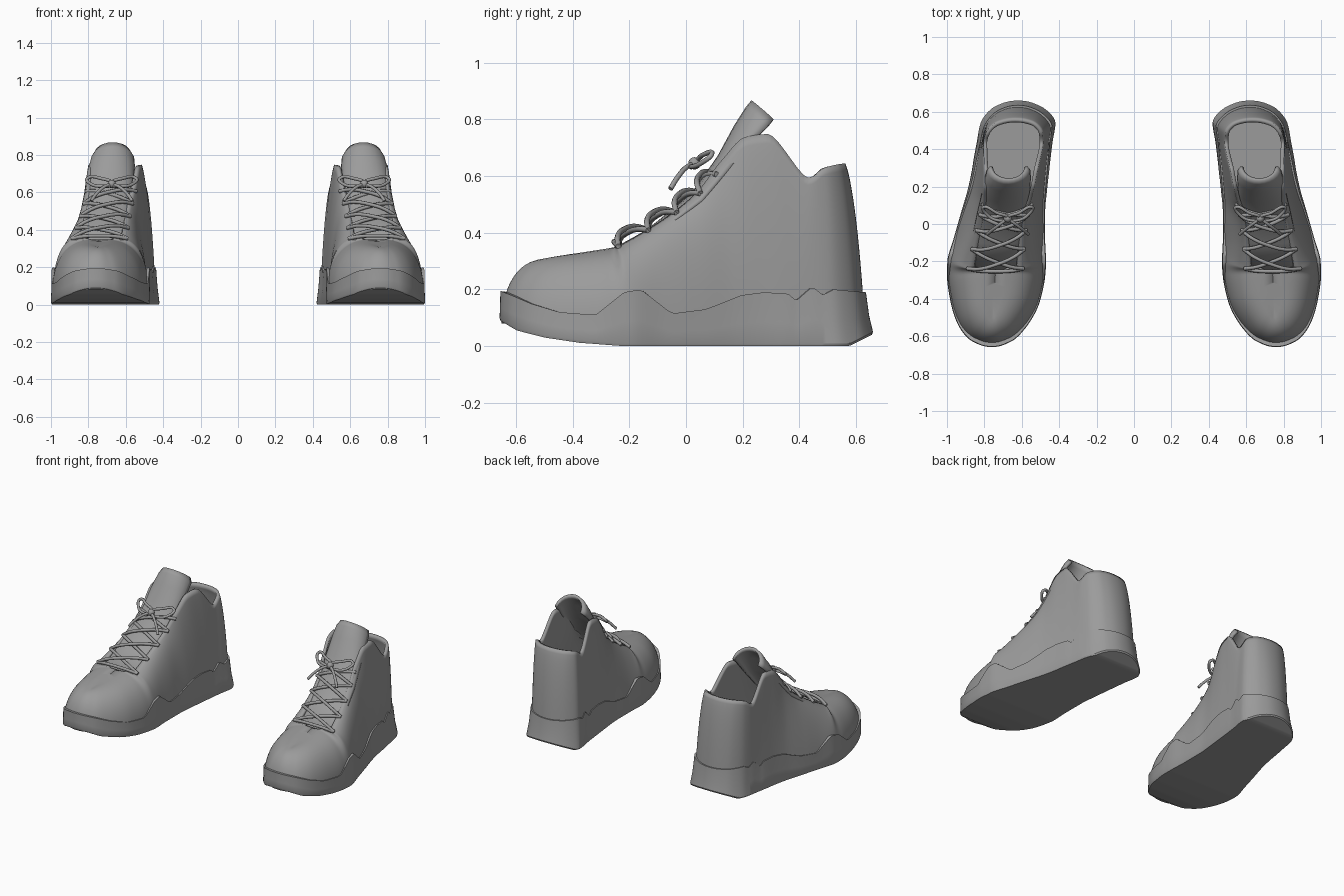
import bpy, bmesh, math
from mathutils import Vector

if "Cube" in bpy.data.objects:
    bpy.data.objects.remove(bpy.data.objects["Cube"])

grey = bpy.data.materials.new("plain_grey")
grey.use_nodes = True
grey.diffuse_color = (0.33, 0.33, 0.33, 1)
grey.node_tree.nodes["Principled BSDF"].inputs["Base Color"].default_value = (0.33, 0.33, 0.33, 1)

# Stations from toe to heel:
# base y, base inner x, base outer x, rim y, rim z, rim inner x, rim outer x, roundness
STATIONS = [
    (-.658, .76, .76, -.46, .31, .75, .75, 1),
    (-.63, .66, .86, -.42, .317, .75, .75, 1),
    (-.55, .575, .935, -.38, .325, .75, .75, 1),
    (-.42, .505, .98, -.33, .335, .745, .745, 1),
    (-.28, .475, 1, -.258, .348, .74, .74, 1),
    (-.2, .47, .998, -.25, .35, .63, .86, .9),
    (-.08, .475, .965, -.1, .435, .61, .835, .7),
    (.06, .475, .925, .03, .535, .585, .81, .55),
    (.18, .465, .89, .125, .655, .55, .8, .4),
    (.27, .455, .87, .21, .738, .53, .8, .35),
    (.36, .445, .855, .29, .748, .515, .8, .35),
    (.44, .435, .84, .43, .595, .485, .805, .3),
    (.54, .42, .82, .49, .63, .49, .79, .4),
    (.63, .5, .74, .545, .643, .54, .73, .4),
    (.66, .62, .62, .562, .645, .635, .635, .4),
]
# Zigzag upper edge of the sole, and its underside, as (y, z)
SOLE_EDGE = [(-.66, .195), (-.62, .18), (-.55, .15), (-.45, .12), (-.32, .11), (-.22, .19),
             (-.16, .2), (-.05, .115), (.07, .13), (.2, .18), (.28, .19), (.37, .185),
             (.4, .16), (.46, .21), (.5, .18), (.54, .2), (.66, .19)]
UNDERSIDE = [(-.66, .09), (-.6, .055), (-.5, .03), (-.38, .012), (-.22, 0), (.58, 0), (.66, .04)]
STEPS = 7


def linear(points, y):
    """Piecewise linear height at y."""
    for (a, za), (b, zb) in zip(points, points[1:]):
        if y <= b:
            t = max(0, (y - a) / (b - a))
            return za + (zb - za) * t
    return points[-1][1]


def station(u):
    """Smooth interpolation of the stations without overshoot, square to the ends."""
    last = len(STATIONS) - 1
    i = min(int(u), last - 1)
    t = u - i
    result = []
    for index, col in enumerate(zip(*STATIONS)):
        def slope(k):
            if k in (0, last):
                j = min(k, last - 1)
                return 1.4 * (col[j + 1] - col[j]) if index in (1, 2, 5, 6) else 0
            a, b = col[k] - col[k - 1], col[k + 1] - col[k]
            return 2 * a * b / (a + b) if a * b > 0 else 0
        p, q = col[i], col[i + 1]
        h = t * t * (3 - 2 * t)
        result.append(p + (q - p) * h + slope(i) * t * (1 - t) ** 2 - slope(i + 1) * t * t * (1 - t))
    return result


def base(s, side, inset=0.0):
    """Point (x, y) of the footprint, pulled inwards."""
    mid = (s[1] + s[2]) / 2
    x = mid + (s[1 + side] - mid) * (1 - inset / .25)
    return x, s[0] * (1 - inset / .66)


def lean(y):
    """Inward lean of the sole wall, stronger at the heel."""
    return .003 + .022 * min(1, max(0, y / .6))


def finish(name, mesh, thickness=0.0, offset=-1.0, angle=40):
    """Add one object holding the part for both shoes."""
    mesh.materials.clear()
    mesh.materials.append(grey)
    mesh.shade_smooth()
    mesh.set_sharp_from_angle(angle=math.radians(angle))
    obj = bpy.data.objects.new(name, mesh)
    bpy.context.collection.objects.link(obj)
    if thickness:
        mod = obj.modifiers.new("thickness", 'SOLIDIFY')
        mod.thickness = thickness
        mod.offset = offset
    mirror = obj.modifiers.new("other_shoe", 'MIRROR')
    mirror.use_mirror_merge = False


def loft(name, grids, **options):
    """Skin rows of points and weld the seams."""
    bm = bmesh.new()
    for rows in grids:
        verts = [[bm.verts.new(p) for p in row] for row in rows]
        for a, b in zip(verts, verts[1:]):
            for k in range(len(a) - 1):
                bm.faces.new((a[k], a[k + 1], b[k + 1], b[k]))
    bmesh.ops.remove_doubles(bm, verts=bm.verts, dist=.0004)
    bmesh.ops.dissolve_degenerate(bm, edges=bm.edges, dist=.0002)
    bmesh.ops.recalc_face_normals(bm, faces=bm.faces)
    mesh = bpy.data.meshes.new(name)
    bm.to_mesh(mesh)
    bm.free()
    finish(name, mesh, **options)


def cord(name, paths, radius, cyclic=False):
    """Round cords along smooth paths."""
    curve = bpy.data.curves.new(name, 'CURVE')
    curve.dimensions = '3D'
    curve.bevel_depth = radius
    curve.bevel_resolution = 2
    curve.resolution_u = 5
    curve.use_fill_caps = True
    for path in paths:
        spline = curve.splines.new('BEZIER')
        spline.bezier_points.add(len(path) - 1)
        spline.use_cyclic_u = cyclic
        for point, co in zip(spline.bezier_points, path):
            point.co = co
            point.handle_left_type = point.handle_right_type = 'AUTO'
    temp = bpy.data.objects.new(name + "_path", curve)
    bpy.context.collection.objects.link(temp)
    graph = bpy.context.evaluated_depsgraph_get()
    mesh = bpy.data.meshes.new_from_object(temp.evaluated_get(graph))
    bpy.data.objects.remove(temp)
    finish(name, mesh, angle=60)


stations = [station(k / STEPS) for k in range((len(STATIONS) - 1) * STEPS + 1)]


# Sole: walls, zigzag lip and underside in one section
def sole_section(s):
    y = s[0]
    top, low = linear(SOLE_EDGE, y), linear(UNDERSIDE, y)
    half = [(lean(y) + .03, top - .004), (lean(y), top), (lean(y) * .55, low + (top - low) * .45),
            (0, low + .01), (.004, low)]
    inner = [(*base(s, 0, d), z) for d, z in half]
    outer = [(*base(s, 1, d), z) for d, z in half]
    return inner + outer[::-1]


loft("sole", [[sole_section(s) for s in stations]], angle=28)


# Upper: side panels joined over the toe and at the heel, open at throat and collar
def panel_point(s, side, v):
    x, y = base(s, side, lean(s[0]) + .004)
    angle, r = v * math.pi / 2, s[7]
    across = r * (1 - max(0, math.cos(angle)) ** .7) + (1 - r) * v
    up = r * math.sin(angle) + (1 - r) * v
    return (x + (s[5 + side] - x) * across, y + (s[3] - y) * across, .08 + (s[4] - .08) * up)


ROWS = 14
loft("upper", [[[panel_point(s, side, k / ROWS) for k in range(ROWS + 1)] for s in stations]
               for side in (0, 1)], thickness=.02, angle=50)

# Insole
loft("insole", [[[(*base(s, side, lean(s[0]) + .03), .15) for side in (0, 1)] for s in stations]])

# Tongue: arched strip; centre x, y, z, half width, depth of arch
TONGUE = [(.745, -.28, .3, .13, .02), (.73, -.1, .43, .13, .03), (.705, .03, .538, .125, .04),
          (.685, .12, .668, .12, .055), (.675, .178, .775, .115, .08), (.67, .218, .838, .108, .095),
          (.67, .238, .862, .092, .095)]
tongue_rows = []
for i, (x, y, z, w, d) in enumerate(TONGUE):
    a, b = TONGUE[max(0, i - 1)], TONGUE[min(len(TONGUE) - 1, i + 1)]
    along = Vector((0, b[1] - a[1], b[2] - a[2])).normalized()
    if i >= 5:
        along = Vector((0, .68, .73))
    back = Vector((0, along.z, -along.y))
    row = []
    for k in range(13):
        t = math.pi * (k / 12 - .5)
        row.append(Vector((x + w * math.sin(t), y, z)) + back * d * (1 - math.cos(t)))
    tongue_rows.append(row)
loft("tongue", [tongue_rows], thickness=.018, offset=0, angle=60)


# Laces: one straight bar, then crossings up the throat
def eyelet(u, side):
    x, y, z = panel_point(station(u), side, .9)
    return Vector((x, y - .007, z + .007))


def crossing(u, w, side, rise):
    a, b = eyelet(u, side), eyelet(w, 1 - side)
    bow = Vector((0, -.7, .7)) * rise
    return [a, a.lerp(b, .2) + bow * .75, a.lerp(b, .5) + bow, a.lerp(b, .8) + bow * .75, b]


levels = [5.1, 5.8, 6.5, 7.2, 7.8]
lace_paths = [crossing(levels[0], levels[0], 0, .022)]
for u, w in zip(levels, levels[1:]):
    lace_paths += [crossing(u, w, 0, .028), crossing(u, w, 1, .045)]
cord("laces", lace_paths, .01)

# Bow: knot, two loops and two tails
knot = Vector((.675, .03, .645))
LOOP = [(0, 0, 0), (.06, .03, .03), (.13, .06, .03), (.12, .03, .005), (.055, -.01, -.012)]
TAIL = [(0, 0, 0), (.04, -.03, -.015), (.08, -.06, -.05), (.11, -.085, -.09)]


def both_ways(path):
    return [[knot + Vector((x * m, y, z)) for x, y, z in path] for m in (-1, 1)]


cord("bow_loops", both_ways(LOOP), .009, cyclic=True)
cord("bow_tails", both_ways(TAIL), .009)

bm = bmesh.new()
bmesh.ops.create_uvsphere(bm, u_segments=14, v_segments=8, radius=.022)
bmesh.ops.translate(bm, verts=bm.verts, vec=knot)
knot_mesh = bpy.data.meshes.new("bow_knot")
bm.to_mesh(knot_mesh)
bm.free()
finish("bow_knot", knot_mesh)
